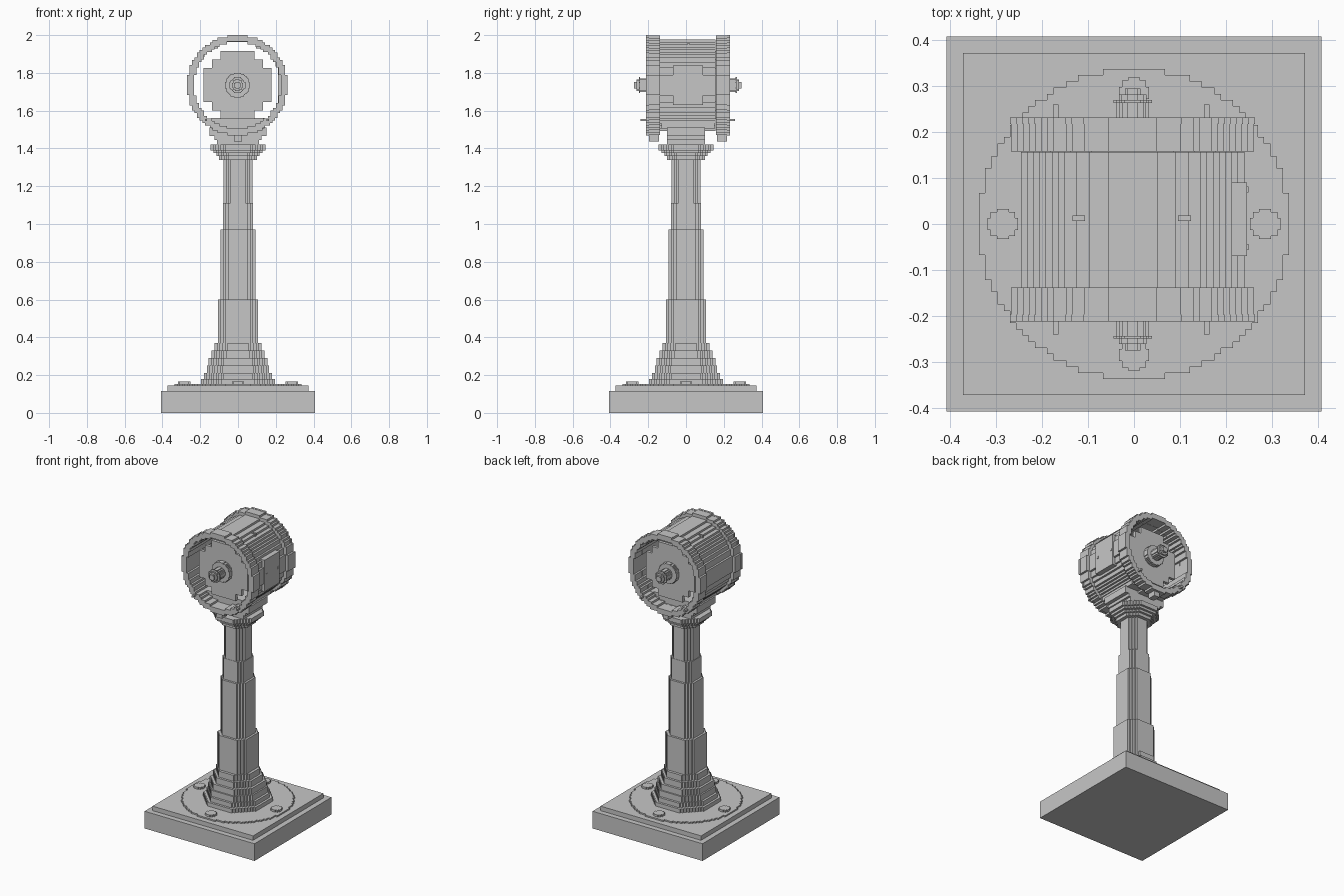
import bpy
import math
from mathutils import Matrix, Vector

cube = bpy.data.objects.get("Cube")
if cube:
    bpy.data.objects.remove(cube, do_unlink=True)

GREY = 0.565
metal = bpy.data.materials.new("light grey metal")
metal.use_nodes = True
metal.diffuse_color = (GREY, GREY, GREY, 1)
metal.node_tree.nodes["Principled BSDF"].inputs["Base Color"].default_value = (GREY, GREY, GREY, 1)

CELL = 0.0133
HEAD = Vector((-0.003, 0.01, 1.735))
UP = Matrix.Identity(4)
ALONG = Matrix.Rotation(math.radians(90), 4, "X")


def stepped_outline(radius, cell, spread):
    """Blocky circle, or octagon if spread is set, as a closed outline of square steps."""
    n = max(2, round(radius / cell))
    cell = radius / n
    upper = []
    last = None
    for row in range(n):
        v = (row + 0.5) * cell
        half = min(radius, radius * spread - v) if spread else math.sqrt(radius ** 2 - v ** 2)
        half = max(1, round(half / cell)) * cell
        if last is None:
            upper.append((half, 0))
        elif abs(half - last) > 1e-6:
            upper += [(last, row * cell), (half, row * cell)]
        last = half
    upper.append((last, radius))
    upper = upper[1:]
    right = [(x, -y) for x, y in reversed(upper)] + upper
    return right + [(-x, y) for x, y in reversed(right)]


def prism(name, radius, low, high, centre=(0, 0), turn=UP, hole=0, cell=CELL, spread=0):
    """Stepped disc or ring between two positions on its axis."""
    curve = bpy.data.curves.new(name, "CURVE")
    curve.dimensions = "2D"
    curve.fill_mode = "BOTH"
    curve.extrude = (high - low) / 2
    for r in (radius, hole):
        if r:
            points = stepped_outline(r, cell, spread)
            spline = curve.splines.new("POLY")
            spline.points.add(len(points) - 1)
            for point, (x, y) in zip(spline.points, points):
                point.co = (x, y, 0, 1)
            spline.use_cyclic_u = True
            spline.use_smooth = False
    helper = bpy.data.objects.new(name + " outline", curve)
    bpy.context.collection.objects.link(helper)
    graph = bpy.context.evaluated_depsgraph_get()
    mesh = bpy.data.meshes.new_from_object(helper.evaluated_get(graph))
    bpy.data.objects.remove(helper, do_unlink=True)
    bpy.data.curves.remove(curve)
    middle = (low + high) / 2
    place = (centre[0], centre[1], middle) if turn is UP else (centre[0], middle, centre[1])
    mesh.transform(Matrix.Translation(place) @ turn)
    return finish(name, mesh)


def finish(name, mesh):
    mesh.name = name
    mesh.materials.clear()
    mesh.materials.append(metal)
    for face in mesh.polygons:
        face.use_smooth = False
        face.material_index = 0
    obj = bpy.data.objects.new(name, mesh)
    bpy.context.collection.objects.link(obj)
    return obj


def box(name, x, y, z):
    corners = [(a, b, c) for a in x for b in y for c in z]
    faces = [(0, 1, 3, 2), (4, 6, 7, 5), (0, 4, 5, 1), (2, 3, 7, 6), (0, 2, 6, 4), (1, 5, 7, 3)]
    mesh = bpy.data.meshes.new(name)
    mesh.from_pydata(corners, [], faces)
    return finish(name, mesh)


def head_ring(name, radius, low, high, hole=0, cell=CELL):
    return prism(name, radius, low, high, (HEAD.x, HEAD.z), ALONG, hole, cell)


# Base slab, floor plate and bolts
box("base_slab", (-0.407, 0.407), (-0.407, 0.407), (0, 0.115))
box("base_step", (-0.372, 0.372), (-0.372, 0.372), (0.115, 0.145))
prism("floor_plate", 0.337, 0.145, 0.154)
for i in range(4):
    angle = i * math.pi / 2
    prism("anchor_bolt", 0.033, 0.154, 0.167,
          (0.285 * math.cos(angle), 0.285 * math.sin(angle)), cell=0.007)

# Column from the flared foot to the capital: (half width, top, octagon spread)
ROUND, SQUARE = 1.42, 1.55
column = [(0.195, 0.18, ROUND), (0.18, 0.21, ROUND), (0.165, 0.25, ROUND), (0.155, 0.29, ROUND),
          (0.14, 0.33, ROUND), (0.125, 0.37, ROUND), (0.107, 0.6, SQUARE), (0.093, 0.97, SQUARE),
          (0.079, 1.11, SQUARE), (0.077, 1.34, ROUND), (0.1, 1.36, ROUND), (0.115, 1.375, ROUND),
          (0.13, 1.39, ROUND), (0.145, 1.42, ROUND)]
bottom = 0.154
for half, top, spread in column:
    prism("column_tier", half, bottom, top, spread=spread)
    bottom = top

# Saddle that widens up to the drum
for half, top in ((0.11, 1.445), (0.125, 1.465), (0.15, 1.51)):
    box("saddle", (-half, half), (-0.1, 0.1), (bottom, top))
    bottom = top

# Drum shell with a floor and an access panel
head_ring("drum_shell", 0.243, -0.14, 0.157, hole=0.23)
box("drum_floor", (-0.14, 0.14), (-0.13, 0.15), (1.505, 1.56))
box("access_panel", (0.213, 0.246), (-0.07, 0.09), (1.63, 1.84))
for y in (-0.05, 0.075):
    box("panel_screw", (0.24, 0.249), (y - 0.007, y + 0.007), (1.73, 1.744))
for x in (-0.12, 0.11):
    box("top_catch", (x - 0.014, x + 0.014), (0.007, 0.018), (1.93, 1.957))

# Both ends: rim, lip, saddle foot, dial, hub and side pins
for side in (-1, 1):
    def span(near, far):
        return sorted((HEAD.y + side * near, HEAD.y + side * far))

    head_ring("rim", 0.264, *span(0.148, 0.207), hole=0.23)
    head_ring("rim_lip", 0.266, *span(0.207, 0.222), hole=0.23)
    box("rim_foot", (-0.02, 0.02), span(0.153, 0.207), (1.437, 1.485))
    head_ring("dial", 0.18, *span(0.14, 0.16), cell=0.05)
    for radius, near, far in ((0.065, 0.16, 0.19), (0.035, 0.19, 0.253), (0.042, 0.253, 0.259),
                              (0.03, 0.259, 0.271), (0.017, 0.271, 0.285)):
        head_ring("hub", radius, *span(near, far), cell=0.006)
    for x in (-0.17, 0.158):
        box("side_pin", (x - 0.006, x + 0.006), span(0.15, 0.25), (1.545, 1.557))
